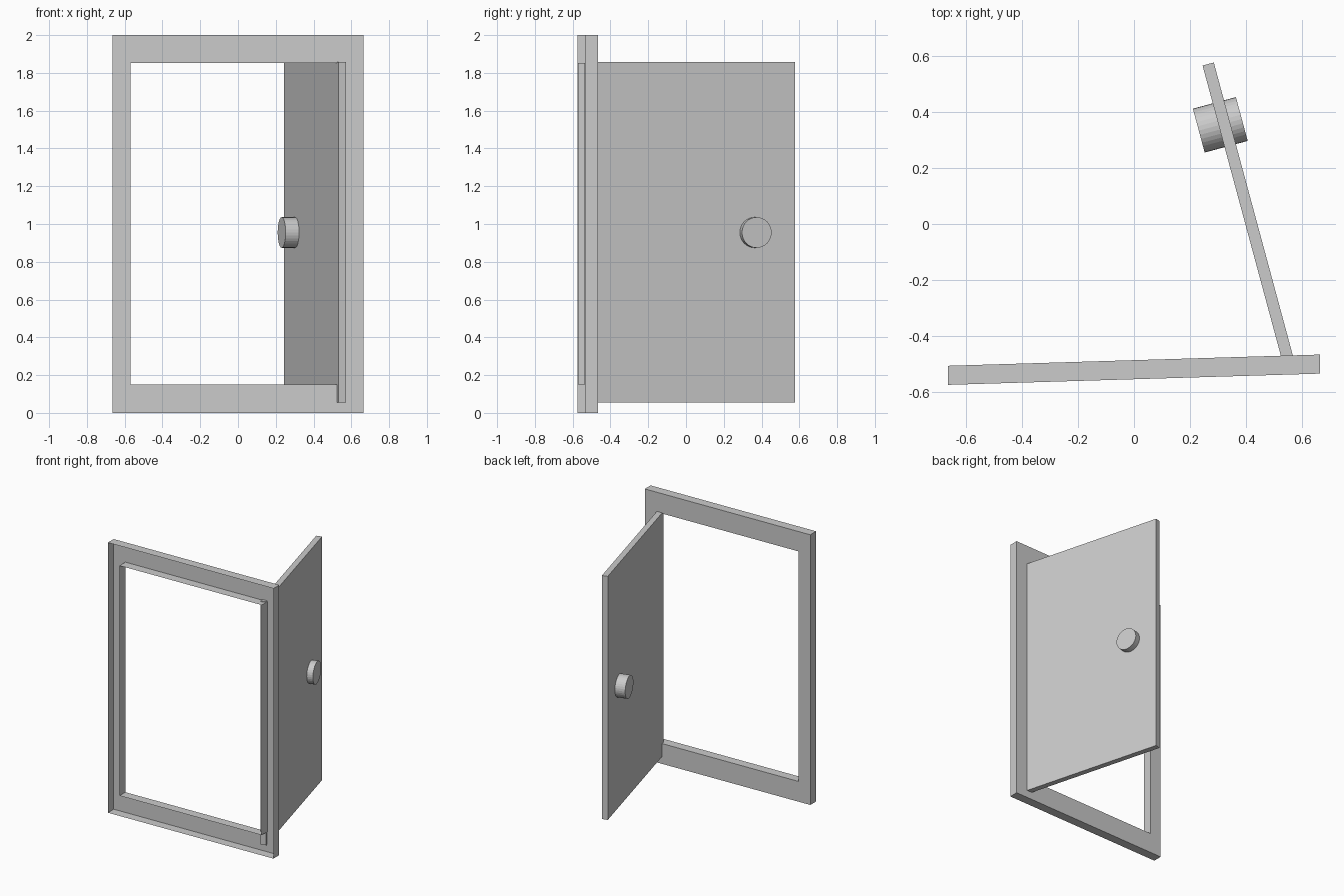
import bpy, bmesh, math
from mathutils import Matrix, Vector

if "Cube" in bpy.data.objects:
    bpy.data.objects.remove(bpy.data.objects["Cube"])


def finish(bm, name):
    bmesh.ops.recalc_face_normals(bm, faces=bm.faces[:])
    me = bpy.data.meshes.new(name)
    bm.to_mesh(me)
    bm.free()
    ob = bpy.data.objects.new(name, me)
    bpy.context.collection.objects.link(ob)
    return ob


# Frame: mitred channel, closed at the back and open at the front
def frame_y(x, depth):
    return -0.554 + 0.0302 * x + depth


bm = bmesh.new()
OUTER, INNER = (0.664, 0.0, 2.0), (0.57, 0.15, 1.853)
rings = []
for (w, z0, z1), depth in ((OUTER, 0), (OUTER, 0.068), (INNER, 0.068), (INNER, 0)):
    rings.append([bm.verts.new((x, frame_y(x, depth), z))
                  for x, z in ((-w, z0), (w, z0), (w, z1), (-w, z1))])
for a, b in zip(rings, rings[1:]):
    for i in range(4):
        j = (i + 1) % 4
        bm.faces.new((a[i], a[j], b[j], b[i]))
finish(bm, "door_frame")

# Local axes of the swung-open door: x through its thickness, y along its width
turn = Matrix.Rotation(math.radians(15.1), 4, 'Z')

# Door panel, hinged at the right jamb
bm = bmesh.new()
bmesh.ops.create_cube(bm, size=1)
bmesh.ops.scale(bm, vec=(0.0415, 1.1, 1.803), verts=bm.verts)
door = finish(bm, "door_panel")
door.matrix_world = Matrix.Translation((0.408, 0.040, 0.957)) @ turn

# Round knob passing through the panel
bm = bmesh.new()
bmesh.ops.create_cone(bm, cap_ends=True, segments=32, radius1=0.081,
                      radius2=0.081, depth=0.159)
knob = finish(bm, "door_knob")
knob.matrix_world = (Matrix.Translation((0.308, 0.354, 0.955)) @ turn
                     @ Matrix.Rotation(math.radians(90), 4, 'Y'))
